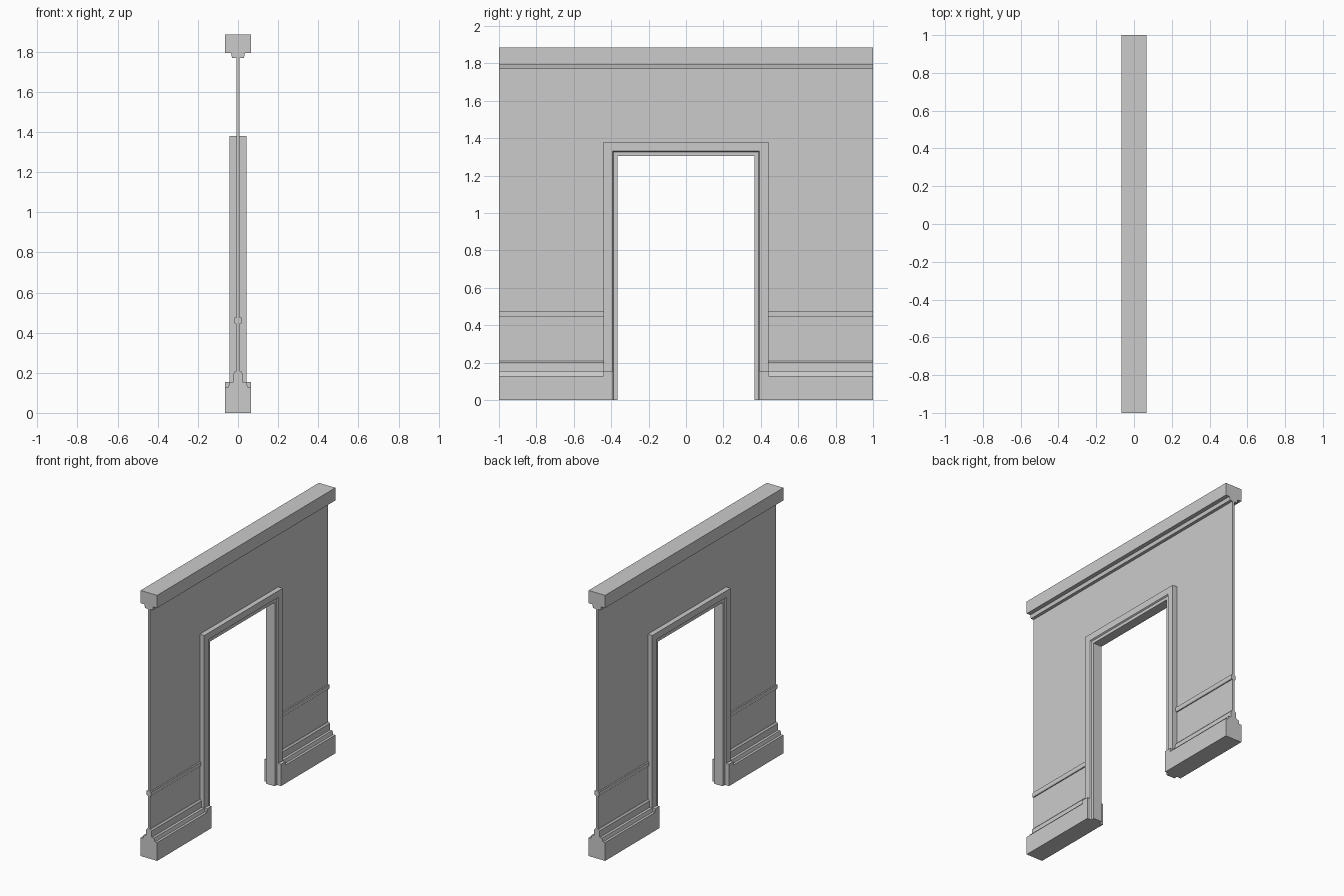
import bpy, bmesh

if "Cube" in bpy.data.objects:
    bpy.data.objects.remove(bpy.data.objects["Cube"])


def skin(name, rings):
    """Bridge matching closed rings into one solid with capped ends."""
    bm = bmesh.new()
    loops = [[bm.verts.new(p) for p in ring] for ring in rings]
    n = len(loops[0])
    for a, b in zip(loops, loops[1:]):
        for i in range(n):
            j = (i + 1) % n
            bm.faces.new((a[i], a[j], b[j], b[i]))
    bm.faces.new(loops[0])
    bm.faces.new(loops[-1])
    bmesh.ops.recalc_face_normals(bm, faces=bm.faces)
    mesh = bpy.data.meshes.new(name)
    bm.to_mesh(mesh)
    bm.free()
    obj = bpy.data.objects.new(name, mesh)
    bpy.context.collection.objects.link(obj)
    return obj


def mirrored(half):
    """Complete a half section across x = 0."""
    return half + [(-x, v) for x, v in reversed(half)]


def run(name, half, y0, y1):
    """Extrude a symmetric x-z section along y."""
    section = mirrored(half)
    return skin(name, [[(x, y, z) for x, z in section] for y in (y0, y1)])


T = 0.008                    # half thickness of the wall panel
OPEN_Y, OPEN_Z = 0.365, 1.305
CASING = 0.075               # casing width around the opening
EDGE = OPEN_Y + CASING
TOP = OPEN_Z + CASING

# Wall panel: an arch-shaped outline given thickness
outline = [(-1, 0.2), (-1, 1.78), (1, 1.78), (1, 0.2),
           (EDGE, 0.2), (EDGE, TOP), (-EDGE, TOP), (-EDGE, 0.2)]
skin("wall_panel", [[(x, y, z) for y, z in outline] for x in (-T, T)])

# Cornice along the top
run("cornice", [(0.03, 1.77), (0.033, 1.785), (0.035, 1.795),
                (0.065, 1.795), (0.065, 1.885)], -1, 1)

# Door casing with stepped jamb, mitred around the opening
section = mirrored([(0.034, 0.0), (0.034, 0.022), (0.043, 0.028), (0.043, CASING)])
skin("door_casing", [
    [(x, -OPEN_Y - u, 0) for x, u in section],
    [(x, -OPEN_Y - u, OPEN_Z + u) for x, u in section],
    [(x, OPEN_Y + u, OPEN_Z + u) for x, u in section],
    [(x, OPEN_Y + u, 0) for x, u in section]])

# Skirting, chair rail and plinth block on each side of the doorway
skirting = [(0.065, 0), (0.065, 0.13), (0.048, 0.13), (0.041, 0.155),
            (0.023, 0.155), (0.021, 0.2), (0.012, 0.21)]
rail = [(T, 0.443), (0.014, 0.443), (0.018, 0.449), (0.018, 0.475), (T, 0.475)]
plinth = [(0.065, 0), (0.065, 0.155)]
for side, s in (("left", -1), ("right", 1)):
    run("skirting_" + side, skirting, s * EDGE, s)
    run("chair_rail_" + side, rail, s * EDGE, s)
    run("plinth_block_" + side, plinth, s * 0.39, s * EDGE)
